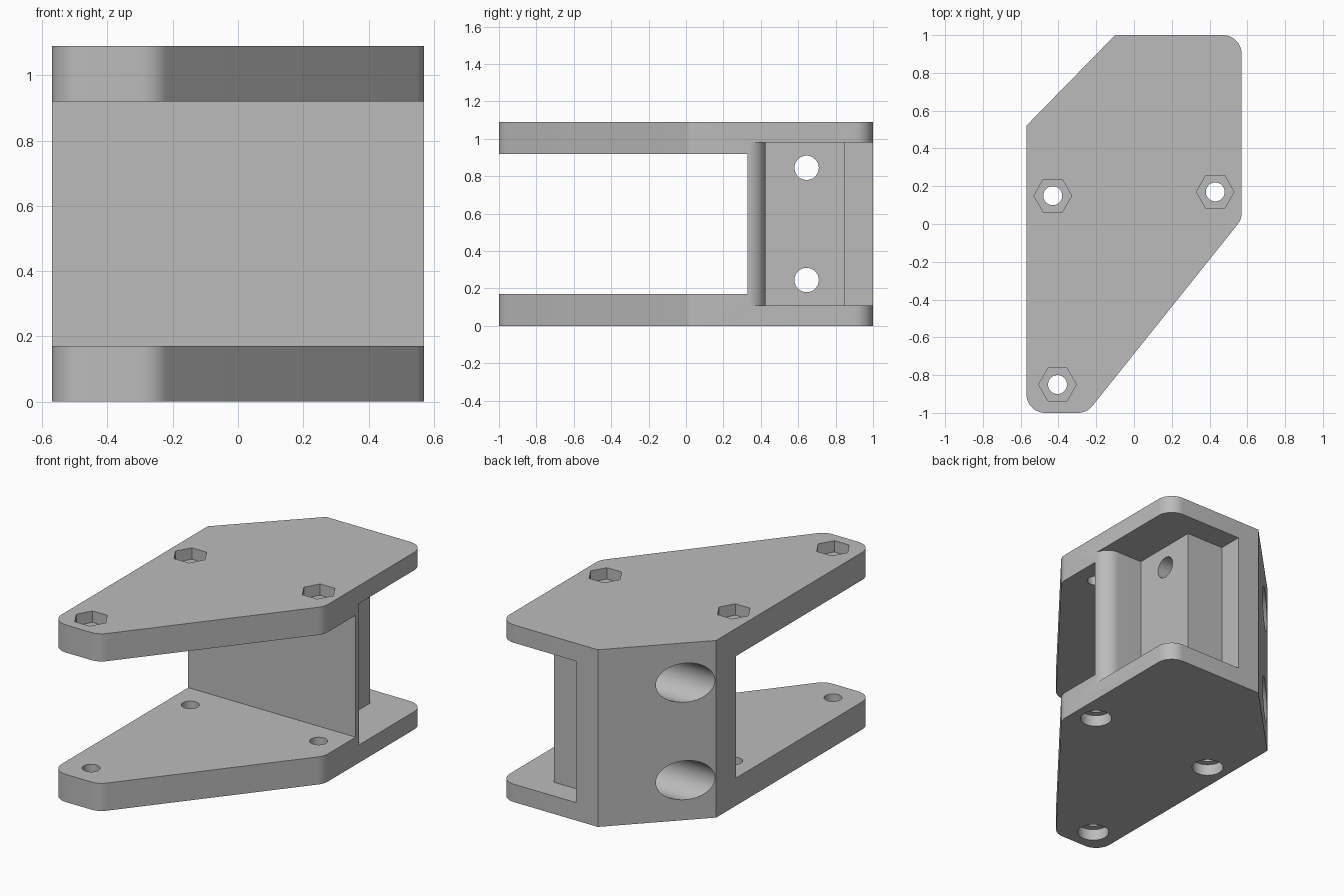
import bpy
import bmesh
from math import pi, tan
from mathutils import Matrix, Vector

if "Cube" in bpy.data.objects:
    bpy.data.objects.remove(bpy.data.objects["Cube"])

grey = bpy.data.materials.new("plain_grey")
grey.use_nodes = True
grey.diffuse_color = (0.5, 0.5, 0.5, 1)
grey.node_tree.nodes["Principled BSDF"].inputs["Base Color"].default_value = (0.5, 0.5, 0.5, 1)


def finish(name, bm):
    bmesh.ops.recalc_face_normals(bm, faces=bm.faces)
    mesh = bpy.data.meshes.new(name)
    bm.to_mesh(mesh)
    bm.free()
    mesh.materials.append(grey)
    obj = bpy.data.objects.new(name, mesh)
    bpy.context.collection.objects.link(obj)
    return obj


def rounded(corners, steps=12):
    """Outline from (x, y, radius) corners."""
    out = []
    for i, (x, y, r) in enumerate(corners):
        p = Vector((x, y))
        if r == 0:
            out.append(p)
            continue
        u = (Vector(corners[i - 1][:2]) - p).normalized()
        v = (Vector(corners[(i + 1) % len(corners)][:2]) - p).normalized()
        reach = r / tan(u.angle(v) / 2)
        centre = p + (u + v).normalized() * (r * r + reach * reach) ** 0.5
        a, b = p + u * reach - centre, p + v * reach - centre
        turn = a.angle_signed(b)
        for k in range(steps + 1):
            out.append(centre + Matrix.Rotation(-turn * k / steps, 2) @ a)
    return out


def prism(name, outline, z0, z1):
    bm = bmesh.new()
    base = bm.faces.new([bm.verts.new((p[0], p[1], z0)) for p in outline])
    ext = bmesh.ops.extrude_face_region(bm, geom=[base], use_keep_orig=True)
    top = [g for g in ext["geom"] if isinstance(g, bmesh.types.BMVert)]
    bmesh.ops.translate(bm, verts=top, vec=(0, 0, z1 - z0))
    return finish(name, bm)


def rod(name, start, length, radius, sides=48, along_x=False):
    bm = bmesh.new()
    turn = Matrix.Rotation(pi / 2, 4, "Y") if along_x else Matrix.Identity(4)
    place = Matrix.Translation(start) @ turn @ Matrix.Translation((0, 0, length / 2))
    bmesh.ops.create_cone(bm, cap_ends=True, segments=sides, radius1=radius,
                          radius2=radius, depth=length, matrix=place)
    # Six-sided rods have their corners on the x axis
    if sides == 6:
        flat = max(v.co.x for v in bm.verts) - start[0] < radius * 0.95
        if flat:
            bmesh.ops.rotate(bm, verts=bm.verts, cent=start,
                             matrix=Matrix.Rotation(pi / 6, 3, "Z"))
    return finish(name, bm)


def cut(target, cutter):
    mod = target.modifiers.new("cut", "BOOLEAN")
    mod.operation = "DIFFERENCE"
    mod.solver = "EXACT"
    mod.object = cutter
    cutter.hide_render = True
    bpy.context.view_layer.objects.active = target
    bpy.ops.object.modifier_apply(modifier=mod.name)
    bpy.data.objects.remove(cutter)


# Whole block with the plate outline
R, H = 0.1, 1.09
bracket = prism("bracket", rounded([
    (-0.57, -1, R), (-0.25, -1, R), (0.57, 0.025, R),
    (0.57, 1, R), (-0.1, 1, 0), (-0.57, 0.52, 0)]), 0, H)

# Front gap between the two plates
cut(bracket, prism("front_gap", [(-1, -2), (1, -2), (1, 0.33), (-1, 0.33)], 0.17, 0.92))

# Stepped side pocket with a rounded wall end
cut(bracket, prism("side_pocket", rounded([
    (0.05, 1.2, 0), (0.05, 0.85, 0), (0.305, 0.85, 0), (0.305, 0.425, 0),
    (0.571, 0.425, 0.095), (0.571, 0.32, 0), (0.9, 0.32, 0), (0.9, 1.2, 0)]), 0.11, 0.98))

# Sideways bolt holes with wide bores on the slanted face
for z in (0.245, 0.845):
    cut(bracket, rod("bolt_hole", (-1, 0.645, z), 2, 0.065, along_x=True))
    cut(bracket, rod("bolt_bore", (-1, 0.645, z), 1.1, 0.12, along_x=True))

# Upright holes, hexagonal sockets on top and round recesses below
for x, y in ((-0.43, 0.15), (0.43, 0.17), (-0.405, -0.85)):
    cut(bracket, rod("pin_hole", (x, y, -0.5), 2, 0.05))
    cut(bracket, rod("nut_socket", (x, y, H - 0.07), 0.5, 0.1, sides=6))
    cut(bracket, rod("head_recess", (x, y, -0.43), 0.5, 0.09))

for o in bpy.context.selected_objects:
    o.select_set(False)
bracket.select_set(True)
bpy.context.view_layer.objects.active = bracket
bpy.ops.object.shade_smooth_by_angle(angle=pi / 6)
